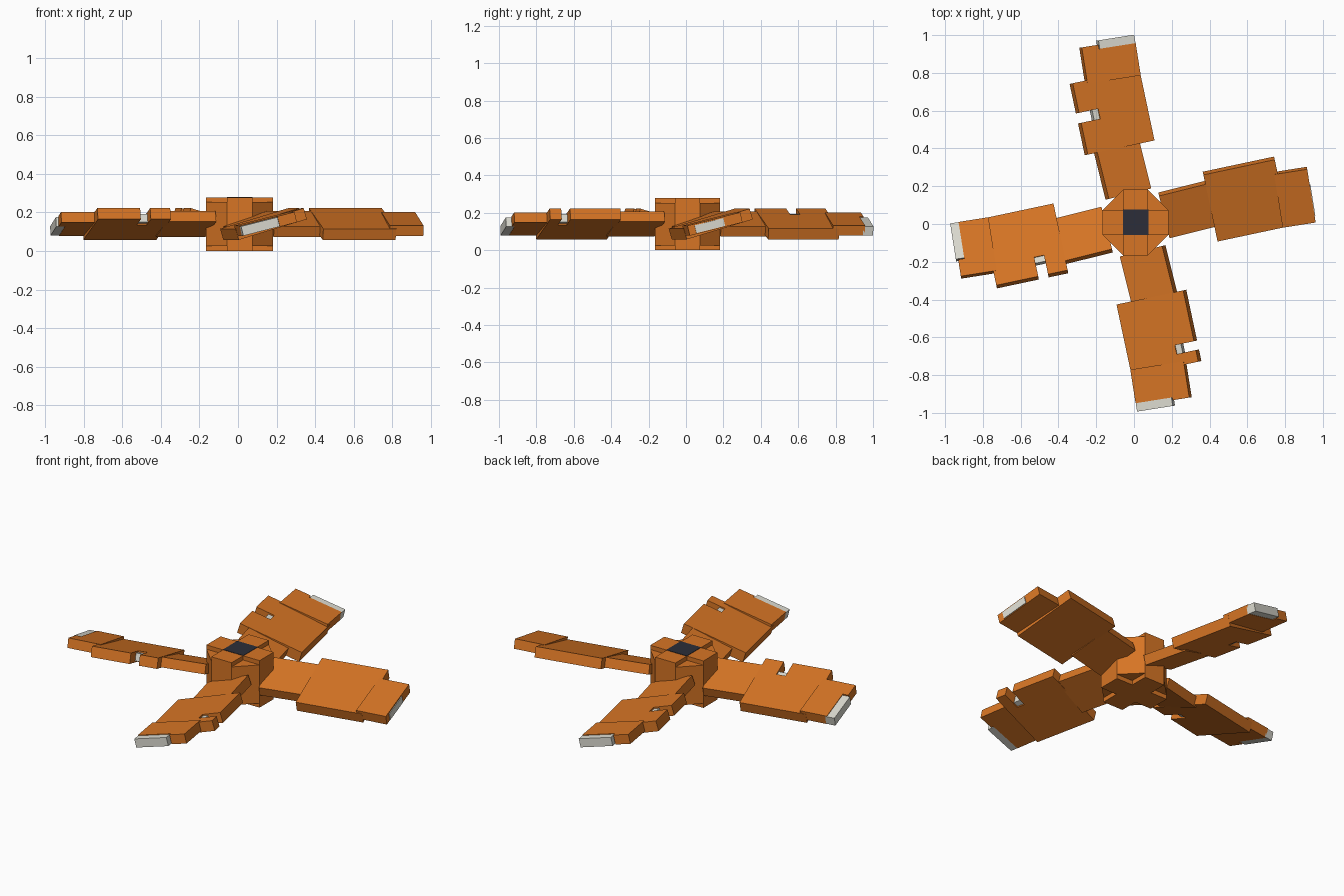
import bpy, bmesh, math
from mathutils import Matrix

if "Cube" in bpy.data.objects:
    bpy.data.objects.remove(bpy.data.objects["Cube"], do_unlink=True)


def material(name, rgb):
    m = bpy.data.materials.new(name)
    m.use_nodes = True
    m.diffuse_color = (*rgb, 1)
    m.node_tree.nodes["Principled BSDF"].inputs["Base Color"].default_value = (*rgb, 1)
    return m


ORANGE = material("orange", (0.679, 0.178, 0.018))
WHITE = material("off white", (0.73, 0.72, 0.645))
DARK = material("dark slate", (0.025, 0.027, 0.04))

CENTRE = 0.008   # hub axis in x and y
MID_Z = 0.14     # height of the blade plane


def slab(name, outline, z0, z1, mat, matrix):
    """Extrude a flat outline from z0 to z1 and place it with a matrix."""
    bm = bmesh.new()
    face = bm.faces.new([bm.verts.new((x, y, z0)) for x, y in outline])
    ext = bmesh.ops.extrude_face_region(bm, geom=[face])
    bmesh.ops.translate(bm, vec=(0, 0, z1 - z0),
                        verts=[v for v in ext["geom"] if isinstance(v, bmesh.types.BMVert)])
    bmesh.ops.recalc_face_normals(bm, faces=bm.faces)
    mesh = bpy.data.meshes.new(name)
    bm.to_mesh(mesh)
    bm.free()
    mesh.materials.append(mat)
    obj = bpy.data.objects.new(name, mesh)
    obj.matrix_world = matrix
    bpy.context.collection.objects.link(obj)
    return obj


def rect(x0, x1, y0, y1):
    return [(x0, y0), (x1, y0), (x1, y1), (x0, y1)]


# Hub: a tall cross with slightly lower chamfered corners
hub = Matrix.Translation((CENTRE, CENTRE, 0))
R, A = 0.174, 0.066
cross = [(R, -A), (R, A), (A, A), (A, R), (-A, R), (-A, A),
         (-R, A), (-R, -A), (-A, -A), (-A, -R), (A, -R), (A, -A)]
octagon = [(R, -A), (R, A), (A, R), (-A, R), (-R, A), (-R, -A), (-A, -R), (A, -R)]
slab("hub_cross", cross, 0.0, 0.278, ORANGE, hub)
slab("hub_corners", octagon, 0.026, 0.253, ORANGE, hub)
slab("hub_cap", rect(-A, A + 0.002, -A, A + 0.002), 0.274, 0.28, DARK, hub)


def blade(side, turn, notch, tip_end, white_end):
    """Three twisted boards running outward from the hub."""
    def place(yaw, tilt):
        return (Matrix.Translation((CENTRE, CENTRE, MID_Z))
                @ Matrix.Rotation(math.radians(turn + yaw), 4, "Z")
                @ Matrix.Rotation(math.radians(tilt), 4, "X"))

    # Inner board
    slab(side + "_blade_root", rect(0.155, 0.42, -0.122, 0.122), -0.028, 0.028,
         ORANGE, place(14, 19))

    # Wide middle board, with a notch in its raised edge
    w = 0.188
    outline = [(0.404, -w), (0.79, -w), (0.79, w)]
    mid = place(12, 16.5)
    if notch:
        n0, n1 = notch
        outline += [(n1, w), (n1, 0.08), (n0, 0.08), (n0, w)]
        slab(side + "_notch_lining", rect(n0 - 0.005, n1 + 0.005, 0.065, 0.112),
             -0.022, 0.022, WHITE, mid)
    slab(side + "_blade_middle", outline + [(0.404, w)], -0.03, 0.03, ORANGE, mid)

    # Outer board with a white end
    w = 0.147
    tip = place(9, 14)
    if white_end > tip_end:
        cut = white_end - 0.045
        outline = [(0.765, -w), (cut, -w), (cut, 0.055), (tip_end, 0.055),
                   (tip_end, w), (0.765, w)]
        slab(side + "_blade_end", rect(cut - 0.01, white_end, -w, 0.05),
             -0.026, 0.024, WHITE, tip)
    else:
        outline = rect(0.765, tip_end, -w, w)
        slab(side + "_blade_end", [(tip_end - 0.01, -0.11), (tip_end + 0.004, -0.11),
                                   (tip_end + 0.004, 0.05), (tip_end - 0.01, 0.05)],
             -0.023, 0.02, WHITE, tip)
    slab(side + "_blade_tip", outline, -0.0275, 0.0275, ORANGE, tip)


# Blades: direction, notch span, board end, white end
blade("left", 0, None, 0.942, 0.942)
blade("back", 90, (0.576, 0.63), 0.96, 0.983)
blade("right", 180, (0.51, 0.563), 0.958, 0.97)
blade("front", 270, (0.679, 0.727), 0.96, 0.99)
